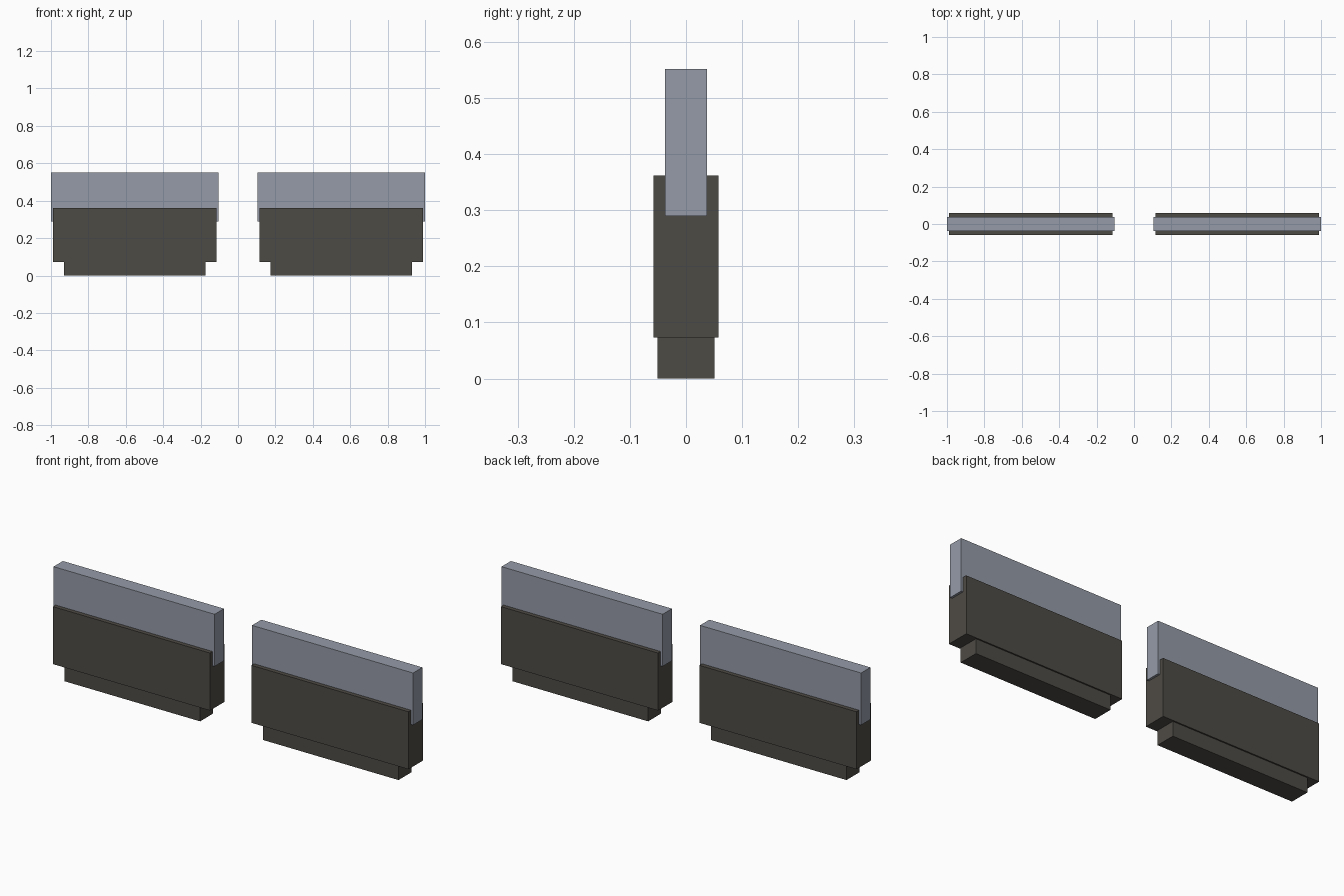
import bpy
import bmesh
from mathutils import Matrix, Vector

cube = bpy.data.objects.get("Cube")
if cube:
    bpy.data.objects.remove(cube, do_unlink=True)


def make_material(name, rgb):
    mat = bpy.data.materials.new(name)
    mat.use_nodes = True
    color = (*rgb, 1.0)
    mat.diffuse_color = color
    bsdf = next(n for n in mat.node_tree.nodes if n.type == 'BSDF_PRINCIPLED')
    bsdf.inputs["Base Color"].default_value = color
    return mat


def add_box(name, x, half_width, half_depth, bottom, top, mat):
    """Flat-sided box centred on x and y = 0, between two heights."""
    bm = bmesh.new()
    size = Vector((2 * half_width, 2 * half_depth, top - bottom))
    bmesh.ops.create_cube(bm, size=1, matrix=Matrix.Diagonal(size).to_4x4())
    mesh = bpy.data.meshes.new(name)
    bm.to_mesh(mesh)
    bm.free()
    mesh.materials.append(mat)
    obj = bpy.data.objects.new(name, mesh)
    obj.location = (x, 0, (bottom + top) / 2)
    bpy.context.collection.objects.link(obj)


pale = make_material("blue grey", (0.30, 0.328, 0.386))
dark = make_material("dark warm grey", (0.076, 0.07, 0.06))

# Two matching units, one on each side
for side, sign in (("left", 1), ("right", -1)):
    x = sign * 0.552
    # Narrow foot, thick holder, and the panel set into the holder
    add_box(side + "_foot", x, 0.377, 0.051, 0, 0.073, dark)
    add_box(side + "_holder", x, 0.437, 0.058, 0.073, 0.362, dark)
    add_box(side + "_panel", x, 0.448, 0.037, 0.29, 0.552, pale)
